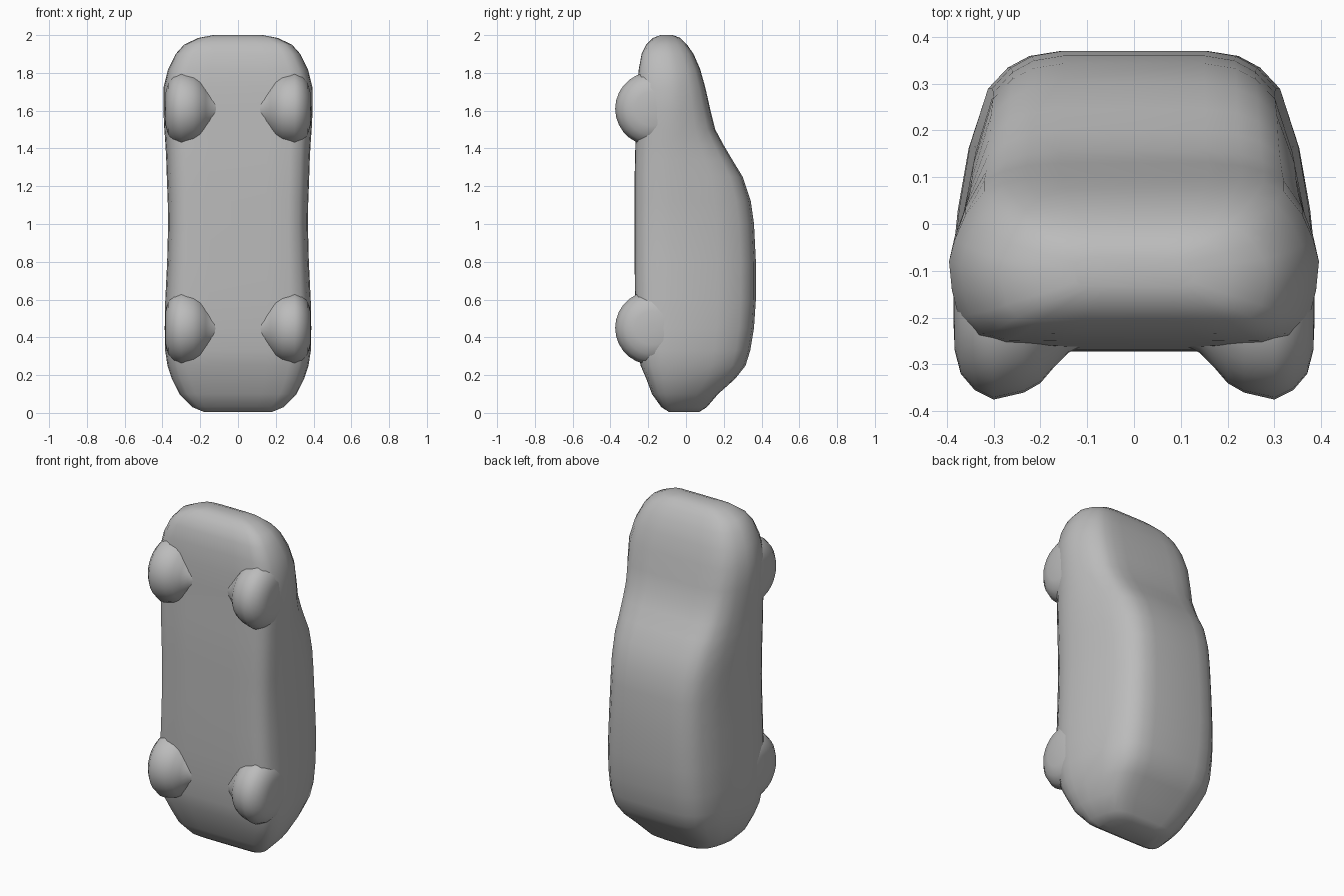
import bpy, bmesh, math

cube = bpy.data.objects.get("Cube")
if cube:
    bpy.data.objects.remove(cube, do_unlink=True)

# One plain grey for everything
grey = bpy.data.materials.new("plain grey")
grey.use_nodes = True
COLOUR = (0.5, 0.5, 0.5, 1)
grey.diffuse_color = COLOUR
grey.node_tree.nodes["Principled BSDF"].inputs["Base Color"].default_value = COLOUR


def loft(name, rings, cyclic_caps=True):
    """Skin a list of closed rings and cap both ends."""
    bm = bmesh.new()
    loops = [[bm.verts.new(p) for p in ring] for ring in rings]
    for a, b in zip(loops, loops[1:]):
        n = len(a)
        for i in range(n):
            j = (i + 1) % n
            bm.faces.new((a[i], a[j], b[j], b[i]))
    if cyclic_caps:
        bm.faces.new(loops[0])
        bm.faces.new(loops[-1])
    bmesh.ops.recalc_face_normals(bm, faces=bm.faces)
    mesh = bpy.data.meshes.new(name)
    bm.to_mesh(mesh)
    bm.free()
    obj = bpy.data.objects.new(name, mesh)
    bpy.context.collection.objects.link(obj)
    mesh.materials.append(grey)
    bpy.ops.object.select_all(action='DESELECT')
    obj.select_set(True)
    bpy.context.view_layer.objects.active = obj
    bpy.ops.object.shade_smooth_by_angle(angle=math.radians(50))
    return obj


# Car body, standing on its tail: height, underside y, roof y, half width
SECTIONS = [
    (0.005, -0.09, 0.07, 0.18), (0.03, -0.13, 0.11, 0.24),
    (0.10, -0.18, 0.17, 0.31), (0.18, -0.21, 0.26, 0.35),
    (0.25, -0.24, 0.315, 0.373), (0.33, -0.255, 0.34, 0.386),
    (0.45, -0.265, 0.36, 0.388), (0.60, -0.27, 0.37, 0.385),
    (0.80, -0.272, 0.37, 0.375), (1.00, -0.272, 0.36, 0.37),
    (1.12, -0.272, 0.343, 0.372), (1.25, -0.272, 0.30, 0.377),
    (1.34, -0.27, 0.245, 0.38), (1.42, -0.268, 0.198, 0.384),
    (1.50, -0.265, 0.155, 0.39), (1.60, -0.263, 0.13, 0.395),
    (1.72, -0.26, 0.103, 0.395), (1.82, -0.25, 0.075, 0.37),
    (1.90, -0.235, 0.04, 0.33), (1.95, -0.21, 0.005, 0.285),
    (1.985, -0.175, -0.03, 0.21), (2.0, -0.135, -0.07, 0.13),
]
# Half outline: width fraction against depth fraction, below and above the belt
LOWER = [(0.0, 1.0), (0.4, 1.0), (0.72, 0.99), (0.87, 0.9), (0.95, 0.65), (0.985, 0.33)]
UPPER = [(1.0, 0.0), (0.97, 0.25), (0.91, 0.55), (0.81, 0.82), (0.7, 0.92),
         (0.58, 0.975), (0.4, 1.0), (0.0, 1.0)]


def section(z, under, roof, w):
    belt = min(-0.08, (under + roof) / 2)
    half = [(u * w, belt + (under - belt) * v) for u, v in LOWER]
    half += [(u * w, belt + (roof - belt) * v) for u, v in UPPER]
    mirrored = [(-x, y) for x, y in half[-2:0:-1]]
    return [(x, y, z) for x, y in half + mirrored]


loft("car_body", [section(*s) for s in SECTIONS])

# Wheel bulges: sideways position against radius, turned about the axle
WHEEL = [(0.10, 0.075), (0.14, 0.095), (0.17, 0.125), (0.20, 0.16), (0.235, 0.18),
         (0.30, 0.195), (0.34, 0.175), (0.37, 0.14), (0.383, 0.09), (0.386, 0.02)]
SIDES = 28
for end, z in (("front", 1.61), ("rear", 0.45)):
    for side, s in (("left", 1), ("right", -1)):
        rings = [[(s * x, -0.18 + r * math.cos(2 * math.pi * k / SIDES),
                   z + r * math.sin(2 * math.pi * k / SIDES)) for k in range(SIDES)]
                 for x, r in WHEEL]
        loft(f"{end}_{side}_wheel", rings)
